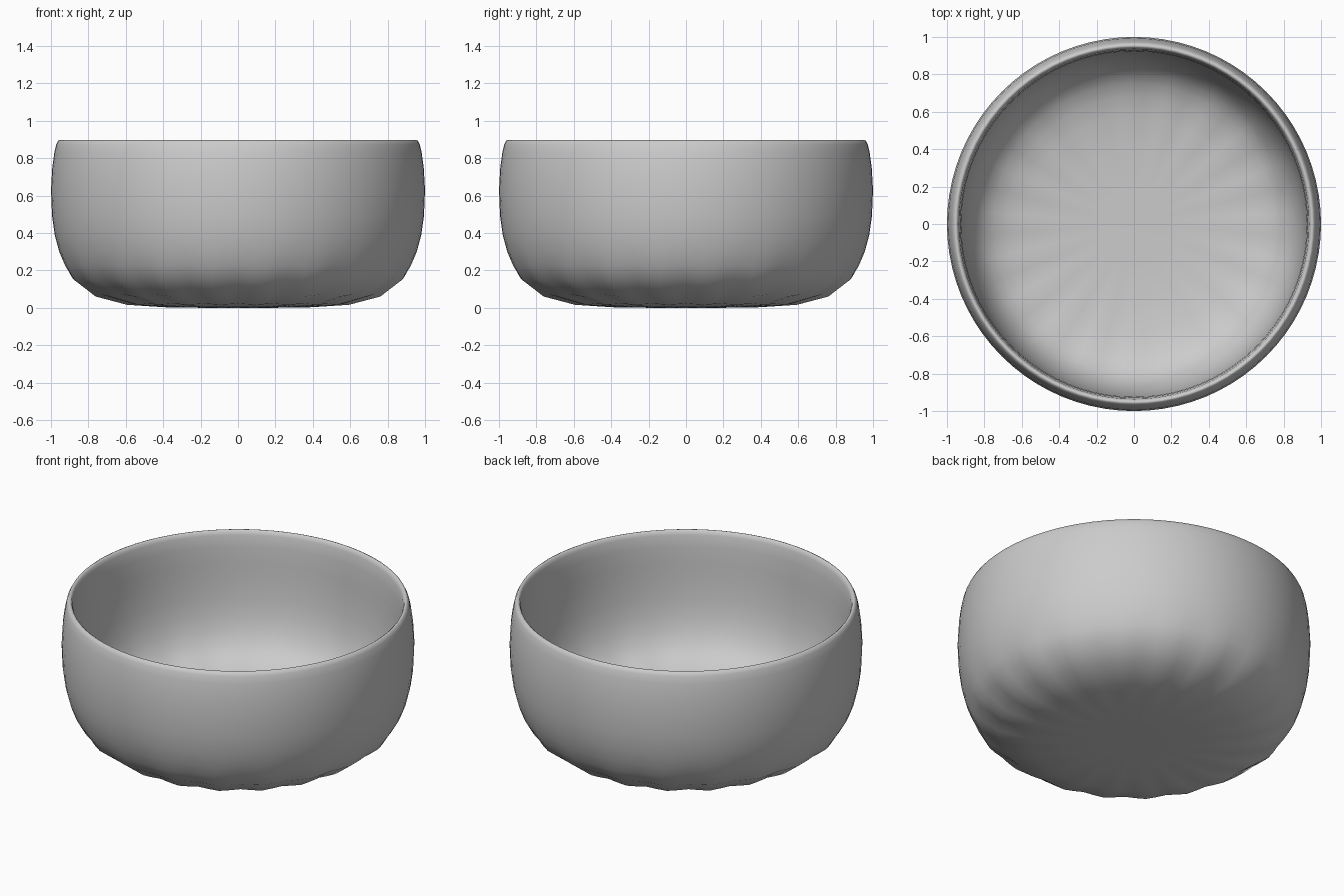
import bpy, bmesh, math

SEGS = 80
LOBES = 20

# Profile: radius, height, flute depth (outside bottom -> rim -> inside floor)
PROFILE = [
    (0.20, 0.000, 0.0), (0.40, 0.003, 0.001), (0.60, 0.016, 0.007),
    (0.77, 0.060, 0.013), (0.888, 0.150, 0.010), (0.929, 0.224, 0.005),
    (0.958, 0.300, 0.002), (0.980, 0.390, 0.0), (0.994, 0.490, 0.0),
    (1.000, 0.630, 0.0), (0.993, 0.750, 0.0), (0.982, 0.830, 0.0),
    (0.972, 0.873, 0.0), (0.962, 0.893, 0.0), (0.952, 0.897, 0.0),
    (0.943, 0.890, 0.0), (0.936, 0.870, 0.0), (0.928, 0.800, 0.0),
    (0.924, 0.700, 0.0), (0.921, 0.600, 0.0), (0.911, 0.480, 0.0),
    (0.895, 0.380, 0.0), (0.871, 0.300, 0.002), (0.840, 0.235, 0.004),
    (0.802, 0.188, 0.006), (0.752, 0.150, 0.008), (0.68, 0.120, 0.008),
    (0.58, 0.098, 0.006), (0.39, 0.083, 0.001), (0.20, 0.080, 0.0),
]

bm = bmesh.new()
rings = []
n = len(PROFILE)
for i, (r, z, depth) in enumerate(PROFILE):
    # Flutes push both skins up and inward, perpendicular to the wall
    a, b = PROFILE[max(i - 1, 0)], PROFILE[min(i + 1, n - 1)]
    dr, dz = abs(b[0] - a[0]), abs(b[1] - a[1])
    length = math.hypot(dr, dz)
    ring = []
    for s in range(SEGS):
        t = 2 * math.pi * s / SEGS
        d = depth * 0.5 * (1 + math.cos(LOBES * t))
        rr, zz = r - d * dz / length, z + d * dr / length
        ring.append(bm.verts.new((rr * math.cos(t), rr * math.sin(t), zz)))
    rings.append(ring)

for lower, upper in zip(rings, rings[1:]):
    for s in range(SEGS):
        k = (s + 1) % SEGS
        bm.faces.new((lower[s], lower[k], upper[k], upper[s]))

# Flat underside and inner floor
bm.faces.new(rings[0][::-1])
bm.faces.new(rings[-1])
bmesh.ops.recalc_face_normals(bm, faces=bm.faces)

mesh = bpy.data.meshes.new("bowl")
bm.to_mesh(mesh)
bm.free()
bowl = bpy.data.objects.new("bowl", mesh)
bpy.context.collection.objects.link(bowl)
for p in mesh.polygons:
    p.use_smooth = True
